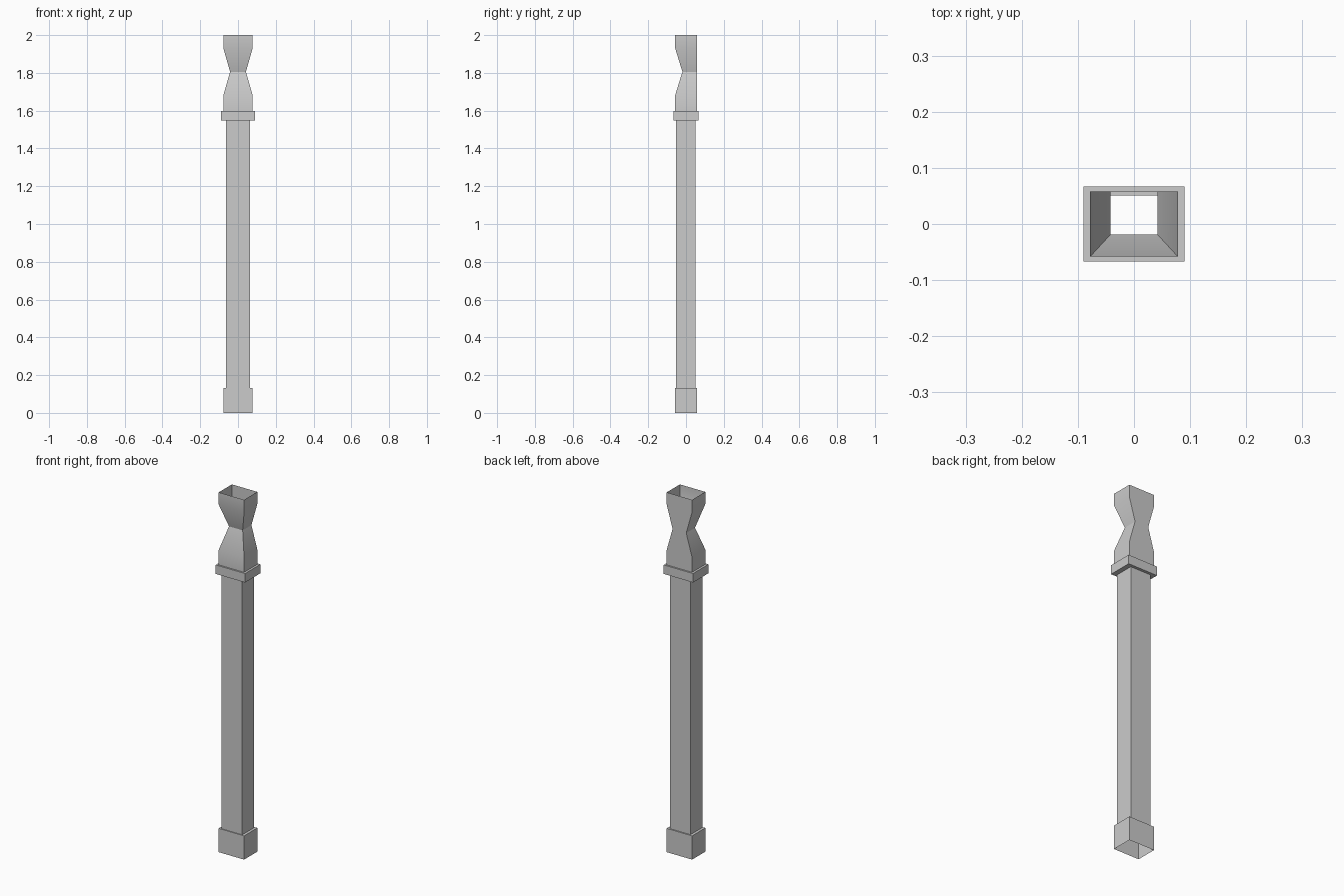
import bpy, bmesh, math

cube = bpy.data.objects.get("Cube")
if cube:
    bpy.data.objects.remove(cube, do_unlink=True)

# One plain grey for the whole post
grey = bpy.data.materials.new("stone_grey")
grey.use_nodes = True
colour = (0.6, 0.6, 0.6, 1.0)
grey.diffuse_color = colour
grey.node_tree.nodes["Principled BSDF"].inputs["Base Color"].default_value = colour


def sleeve(name, rings):
    """Open rectangular tube through rings of (half width, front y, back y, z)."""
    bm = bmesh.new()
    loops = [[bm.verts.new(p) for p in ((-w, f, z), (w, f, z), (w, b, z), (-w, b, z))]
             for w, f, b, z in rings]
    for low, high in zip(loops, loops[1:]):
        for i in range(4):
            j = (i + 1) % 4
            bm.faces.new((low[i], low[j], high[j], high[i]))
    mesh = bpy.data.meshes.new(name)
    bm.to_mesh(mesh)
    bm.free()
    mesh.materials.append(grey)
    obj = bpy.data.objects.new(name, mesh)
    bpy.context.collection.objects.link(obj)
    return obj


# Horizontal outlines: half width, front, back
foot = (0.078, -0.058, 0.058)
body = (0.063, -0.053, 0.051)
band = (0.09, -0.067, 0.067)
waist = (0.042, -0.019, 0.058)

# Foot with a ledge, hollow below
sleeve("base", [(*foot, 0), (*foot, 0.132), (*body, 0.132)])

# Tall hollow shaft
sleeve("shaft", [(*body, 0.132), (*body, 1.547)])

# Projecting collar with upper and lower ledges
sleeve("collar", [(*body, 1.547), (*band, 1.547), (*band, 1.597), (*foot, 1.597)])

# Pinched, open capital with a straight back
capital = sleeve("capital", [(*foot, 1.597), (*foot, 1.68), (*waist, 1.806),
                             (*foot, 1.932), (*foot, 2.0)])
bpy.ops.object.select_all(action="DESELECT")
capital.select_set(True)
bpy.context.view_layer.objects.active = capital
bpy.ops.object.shade_smooth_by_angle(angle=math.radians(30))
